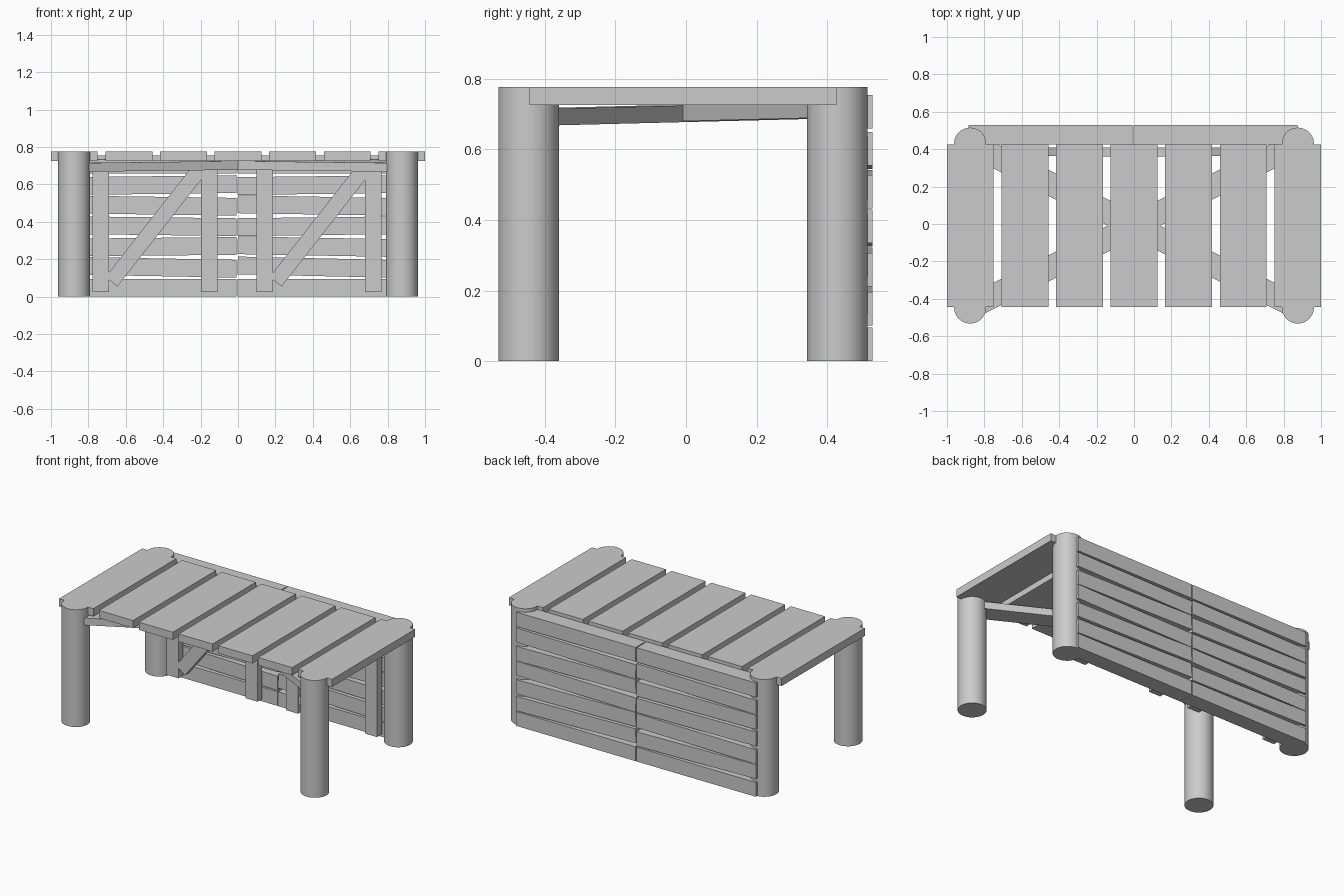
import bpy, math
from mathutils import Vector

if "Cube" in bpy.data.objects:
    bpy.data.objects.remove(bpy.data.objects["Cube"])


def box(name, center, size, rot=(0, 0, 0)):
    x, y, z = (s / 2 for s in size)
    v = [(i * x, j * y, k * z) for i in (-1, 1) for j in (-1, 1) for k in (-1, 1)]
    f = [(0, 1, 3, 2), (4, 6, 7, 5), (0, 4, 5, 1), (2, 3, 7, 6), (0, 2, 6, 4), (1, 5, 7, 3)]
    me = bpy.data.meshes.new(name)
    me.from_pydata(v, [], f)
    ob = bpy.data.objects.new(name, me)
    ob.location = center
    ob.rotation_euler = rot
    bpy.context.collection.objects.link(ob)
    return ob


def beam(name, a, b, width, thick):
    # long box whose local x axis runs from a to b
    a, b = Vector(a), Vector(b)
    d = b - a
    yaw = math.atan2(d.y, d.x)
    pitch = -math.atan2(d.z, math.hypot(d.x, d.y))
    return box(name, (a + b) / 2, (d.length, width, thick), (0, pitch, yaw))


TOP = 0.777
YC = -0.009

# round corner posts
for sx in (-1, 1):
    for y in (-0.446, 0.429):
        bpy.ops.mesh.primitive_cylinder_add(vertices=48, radius=0.086, depth=TOP,
                                            location=(sx * 0.876, y, TOP / 2))
        bpy.context.object.name = "corner_post"
        bpy.ops.object.shade_smooth_by_angle()

# table top planks
for i in range(7):
    box("top_plank", (-0.875 + i * 0.2917, YC, TOP - 0.0255), (0.25, 0.87, 0.051))

# crossed beams under the top
for s in (-1, 1):
    beam("cross_beam", (s * 0.875, -0.446, 0.691), (-s * 0.875, 0.429, 0.713), 0.125, 0.047)

# back wall boards, slightly crooked
tilts = {-1: (0, -0.018, 0.01, -0.012, -0.014, 0.012, 0),
         1: (0, -0.022, -0.018, 0.012, -0.016, 0.012, 0)}
for s, x in ((-1, -0.446), (1, 0.436)):
    for i, t in enumerate(tilts[s]):
        box("back_board", (x, 0.4765, 0.0475 + i * 0.1098), (0.876, 0.105, 0.095), (0, -t, 0))

# uprights and diagonal braces inside the back wall
for dx in (0, 0.878):
    for x in (-0.734, -0.154):
        box("back_upright", (x + dx, 0.385, 0.3725), (0.088, 0.05, 0.695))
    beam("back_brace", (-0.677 + dx, 0.386, 0.08), (-0.2 + dx, 0.386, 0.688), 0.046, 0.082)
